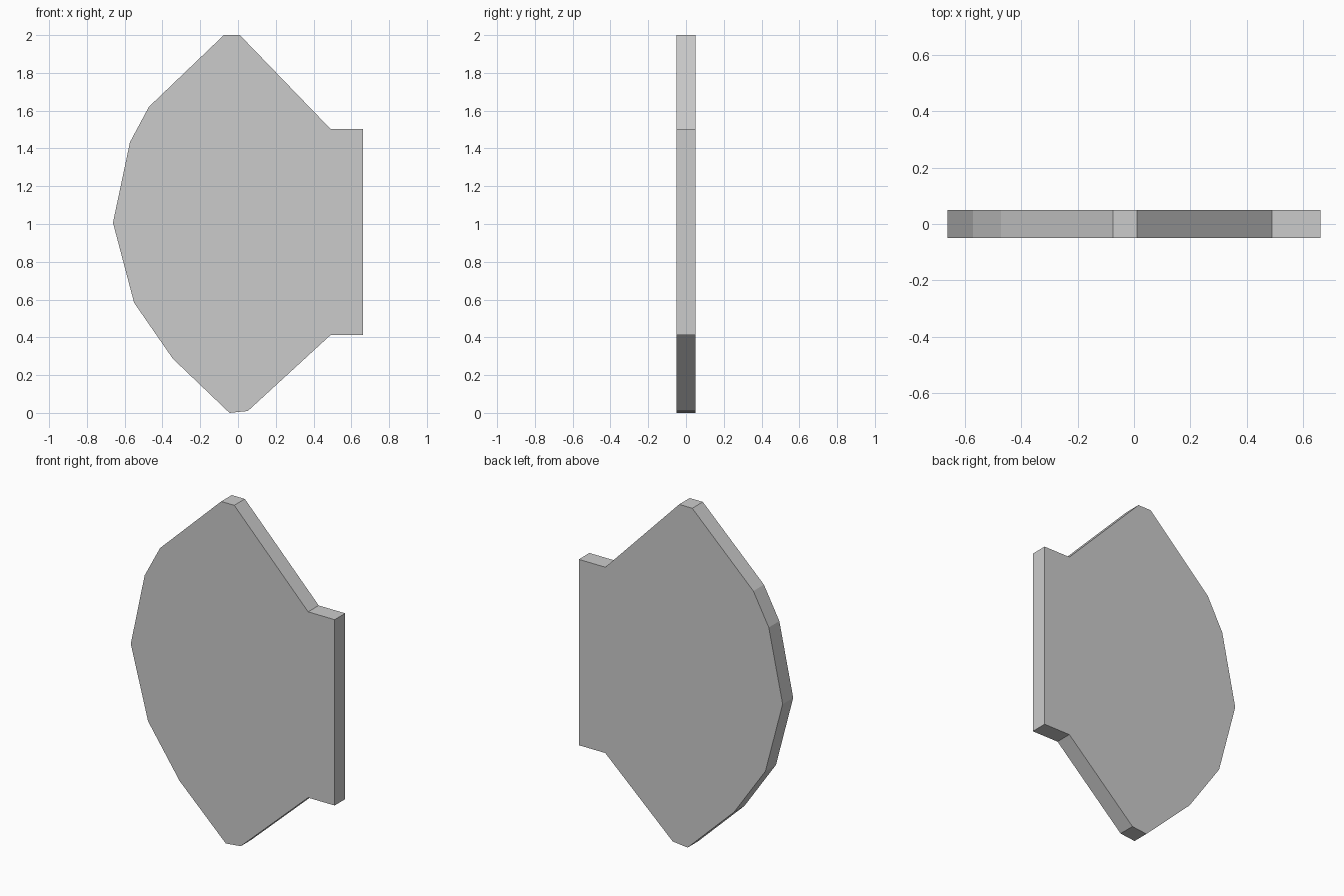
import bpy, bmesh

if "Cube" in bpy.data.objects:
    bpy.data.objects.remove(bpy.data.objects["Cube"])

HALF_THICKNESS = 0.049

# Outline in x, z: top tip, stepped right edge, bottom tip, faceted left curve
OUTLINE = [
    (-0.075, 2.0), (0.01, 2.0), (0.49, 1.503), (0.662, 1.503),
    (0.662, 0.412), (0.49, 0.412), (0.052, 0.01), (-0.045, 0.0),
    (-0.345, 0.287), (-0.55, 0.583), (-0.662, 1.007),
    (-0.572, 1.433), (-0.472, 1.62),
]


def extruded_plate(name, outline, half):
    bm = bmesh.new()
    face = bm.faces.new([bm.verts.new((x, -half, z)) for x, z in outline])
    result = bmesh.ops.extrude_face_region(bm, geom=[face], use_keep_orig=True)
    moved = [v for v in result["geom"] if isinstance(v, bmesh.types.BMVert)]
    bmesh.ops.translate(bm, verts=moved, vec=(0, 2 * half, 0))
    bmesh.ops.recalc_face_normals(bm, faces=bm.faces)
    mesh = bpy.data.meshes.new(name)
    bm.to_mesh(mesh)
    bm.free()
    obj = bpy.data.objects.new(name, mesh)
    bpy.context.collection.objects.link(obj)
    return obj


# Flat plate
extruded_plate("flat_plate", OUTLINE, HALF_THICKNESS)
